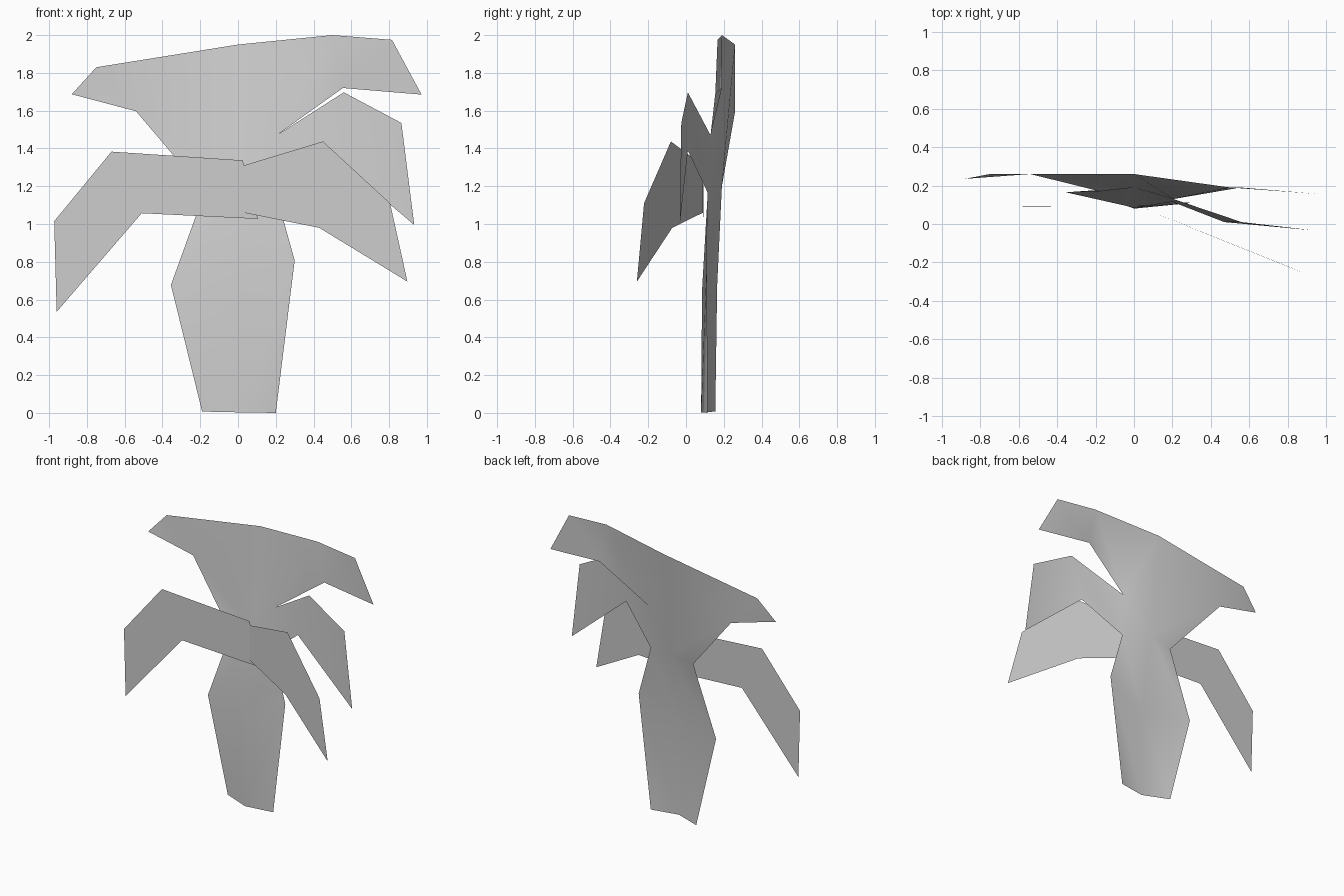
import bpy

cube = bpy.data.objects.get("Cube")
if cube:
    bpy.data.objects.remove(cube, do_unlink=True)

# Single mid grey material
grey = bpy.data.materials.new("soft_grey")
grey.use_nodes = True
colour = (0.61, 0.61, 0.61, 1)
grey.diffuse_color = colour
grey.node_tree.nodes["Principled BSDF"].inputs["Base Color"].default_value = colour


def sheet(name, points, faces):
    """Thin sheet from named points; each face is a string of point names."""
    names = list(points)
    mesh = bpy.data.meshes.new(name)
    mesh.from_pydata(list(points.values()), [],
                     [[names.index(n) for n in f.split()] for f in faces])
    mesh.materials.append(grey)
    mesh.polygons.foreach_set("use_smooth", [True] * len(mesh.polygons))
    obj = bpy.data.objects.new(name, mesh)
    bpy.context.collection.objects.link(obj)
    return obj


# Trunk flowing into the canopy and the rear side frond
sheet("trunk_and_canopy", {
    "foot_r": (-.19, .155, .007), "foot": (0, .08, .003), "foot_l": (.2, .115, 0),
    "hip_r": (-.355, .165, .677), "hip": (0, .085, .65), "hip_l": (.3, .11, .807),
    "neck_r": (-.177, .17, 1.17), "neck_l": (.2, .115, 1.165),
    "slit": (.205, .13, 1.47), "heart": (0, .19, 1.2),
    "under_r": (-.54, .26, 1.597), "tip_r": (-.88, .235, 1.687), "top_r": (-.75, .26, 1.83),
    "crown": (0, .26, 1.95), "top_l": (.5, .19, 2), "end_l": (.815, .167, 1.975),
    "tip_l": (.972, .155, 1.685), "under_l": (.555, .19, 1.72),
    "frond_top": (.56, .01, 1.697), "frond_out": (.865, -.025, 1.535),
    "frond_tip": (.933, -.033, .995), "frond_in": (.47, .01, 1.388),
}, [
    "foot_r foot hip hip_r", "foot foot_l hip_l hip",
    "hip_r hip heart neck_r", "hip hip_l neck_l heart",
    "neck_l slit heart", "neck_r heart under_r",
    "under_r top_r tip_r", "under_r crown top_r", "under_r heart crown",
    "heart slit crown", "slit top_l crown", "slit under_l top_l",
    "under_l tip_l end_l top_l",
    "neck_l frond_in frond_top slit", "frond_in frond_tip frond_out frond_top",
])

# Front fronds, each a base panel and a drooping panel
panels = ["base_low bend_low bend_top base_top", "bend_low tip out bend_top"]
sheet("front_left_frond", {
    "base_top": (.03, .09, 1.31), "bend_top": (.45, -.08, 1.437),
    "out": (.805, -.222, 1.11), "tip": (.897, -.26, .695),
    "bend_low": (.43, -.073, .98), "base_low": (.03, .09, 1.06),
}, panels)
right_panels = [" ".join(reversed(f.split())) for f in panels]
sheet("front_right_frond", {
    "base_top": (.025, .095, 1.337), "bend_top": (-.67, .092, 1.383),
    "out": (-.973, .092, 1.015), "tip": (-.96, .092, .535),
    "bend_low": (-.51, .092, 1.057), "base_low": (.105, .095, 1.027),
}, right_panels)
